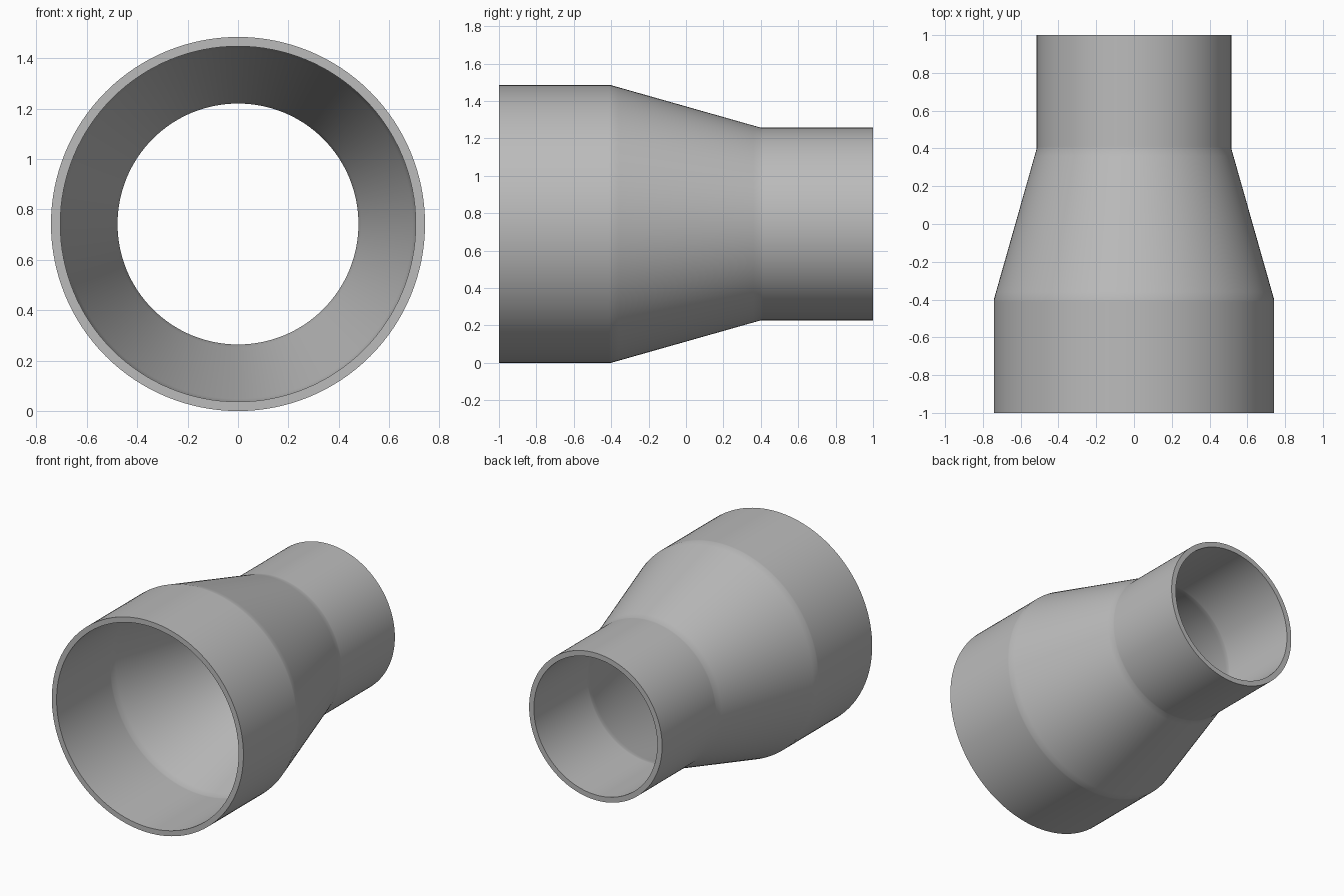
import bpy, bmesh, math

if "Cube" in bpy.data.objects:
    bpy.data.objects.remove(bpy.data.objects["Cube"], do_unlink=True)

SEGMENTS = 128
BIG, SMALL, WALL = 0.742, 0.515, 0.037   # outer radii and wall thickness
BEND, SOFT = 0.4, 0.04                   # taper half length, blend band


def cone_radius(y):
    return BIG + (SMALL - BIG) * (y + BEND) / (2 * BEND)


# Plain grey pipe material
grey = bpy.data.materials.new("pipe grey")
grey.use_nodes = True
colour = (0.5, 0.5, 0.5, 1)
grey.diffuse_color = colour
grey.node_tree.nodes["Principled BSDF"].inputs["Base Color"].default_value = colour

# Outer wall profile (y, radius), with tight bands that soften the bends
outer = [(-1, BIG), (-BEND - 0.01, BIG), (-BEND, BIG),
         (-BEND + SOFT, cone_radius(-BEND + SOFT)),
         (BEND - SOFT, cone_radius(BEND - SOFT)),
         (BEND, SMALL), (BEND + 0.01, SMALL), (1, SMALL)]
inner = [(y, r - WALL) for y, r in reversed(outer)]

# Closed wall section spun around the pipe axis
bm = bmesh.new()
rings = []
for y, r in outer + inner:
    angles = [2 * math.pi * i / SEGMENTS for i in range(SEGMENTS)]
    rings.append([bm.verts.new((r * math.cos(a), y, BIG + r * math.sin(a)))
                  for a in angles])
for k, ring in enumerate(rings):
    following = rings[(k + 1) % len(rings)]
    for i in range(SEGMENTS):
        j = (i + 1) % SEGMENTS
        bm.faces.new((ring[i], ring[j], following[j], following[i]))
bmesh.ops.recalc_face_normals(bm, faces=bm.faces)

mesh = bpy.data.meshes.new("reducer_pipe")
bm.to_mesh(mesh)
bm.free()
mesh.materials.append(grey)
pipe = bpy.data.objects.new("reducer_pipe", mesh)
bpy.context.collection.objects.link(pipe)

# Smooth walls with crisp end rims
bpy.ops.object.select_all(action="DESELECT")
pipe.select_set(True)
bpy.context.view_layer.objects.active = pipe
bpy.ops.object.shade_smooth_by_angle(angle=math.radians(30))
